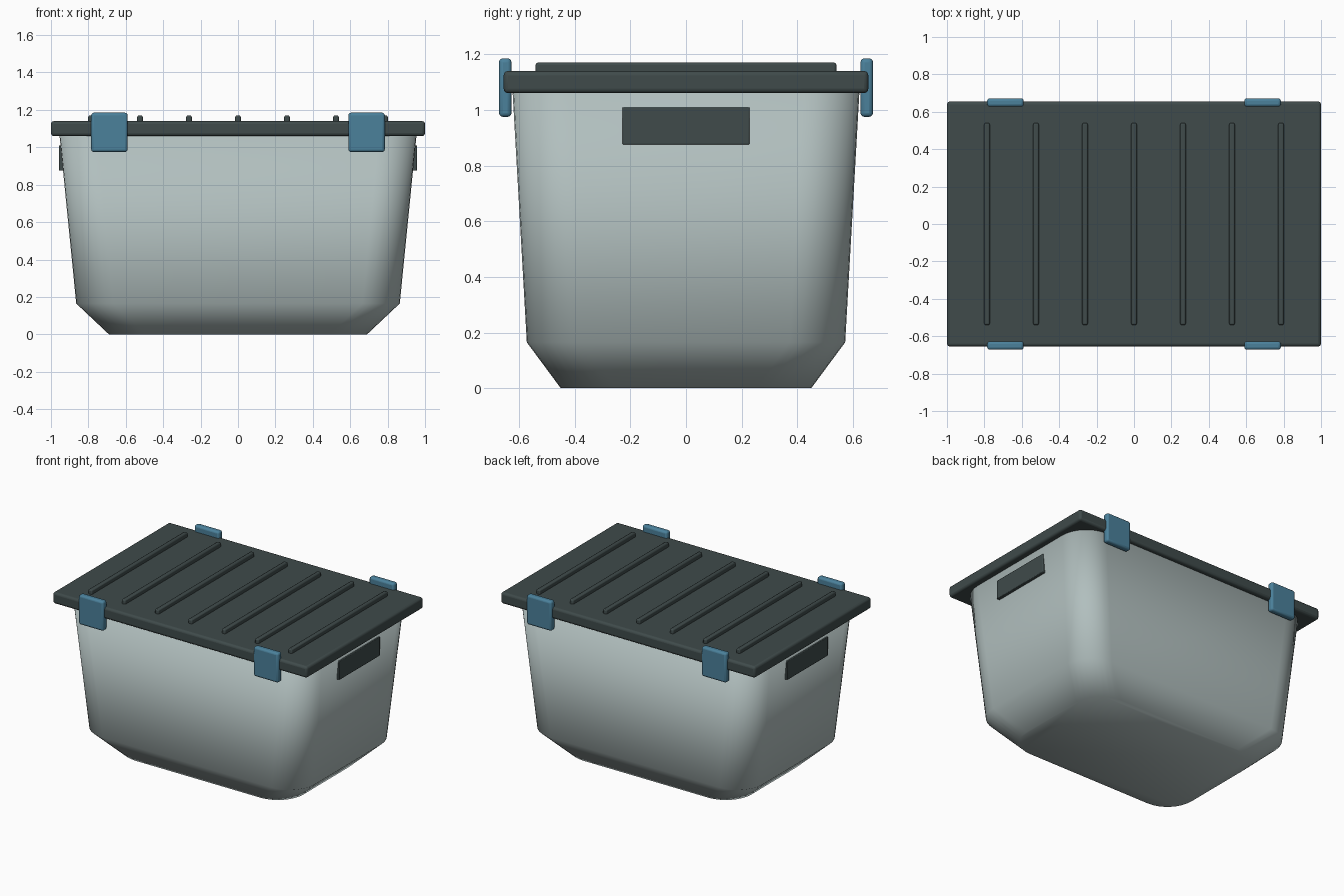
import bpy, bmesh
from math import cos, sin, pi

if "Cube" in bpy.data.objects:
    bpy.data.objects.remove(bpy.data.objects["Cube"])


def material(name, rgb):
    m = bpy.data.materials.new(name)
    m.use_nodes = True
    colour = (*rgb, 1)
    m.diffuse_color = colour
    m.node_tree.nodes["Principled BSDF"].inputs["Base Color"].default_value = colour
    return m


GREY = material("pale grey plastic", (0.44, 0.52, 0.515))
DARK = material("dark slate plastic", (0.05, 0.07, 0.07))
BLUE = material("blue plastic", (0.07, 0.22, 0.33))


def add_object(name, bm, mat):
    bmesh.ops.recalc_face_normals(bm, faces=bm.faces)
    mesh = bpy.data.meshes.new(name)
    bm.to_mesh(mesh)
    bm.free()
    mesh.materials.append(mat)
    obj = bpy.data.objects.new(name, mesh)
    bpy.context.collection.objects.link(obj)
    return obj


def box(name, lo, hi, mat, bevel, segments=3):
    bm = bmesh.new()
    bmesh.ops.create_cube(bm, size=1)
    for v in bm.verts:
        v.co = [(a + b) / 2 + c * (b - a) for a, b, c in zip(lo, hi, v.co)]
    obj = add_object(name, bm, mat)
    mod = obj.modifiers.new("rounded edges", "BEVEL")
    mod.width, mod.segments = bevel, segments
    bpy.ops.object.select_all(action="DESELECT")
    bpy.context.view_layer.objects.active = obj
    obj.select_set(True)
    bpy.ops.object.shade_smooth_by_angle()
    return obj


def rounded_ring(bm, half_x, half_y, radius, z, steps=8):
    ring = []
    for quarter, (sx, sy) in enumerate([(1, 1), (-1, 1), (-1, -1), (1, -1)]):
        for i in range(steps + 1):
            a = (quarter + i / steps) * pi / 2
            ring.append(bm.verts.new((sx * (half_x - radius) + radius * cos(a),
                                      sy * (half_y - radius) + radius * sin(a), z)))
    return ring


# Tapered tub with a chamfered base, open under the lid
bm = bmesh.new()
rings = [rounded_ring(bm, *r) for r in [(0.69, 0.45, 0.2, 0),
                                        (0.865, 0.572, 0.2, 0.165),
                                        (0.956, 0.624, 0.2, 1.08)]]
bm.faces.new(rings[0])
for low, high in zip(rings, rings[1:]):
    for i in range(len(low)):
        j = (i + 1) % len(low)
        bm.faces.new((low[i], low[j], high[j], high[i]))
for f in bm.faces:
    f.smooth = True
tub = add_object("tub", bm, GREY)
wall = tub.modifiers.new("wall thickness", "SOLIDIFY")
wall.thickness, wall.offset = 0.02, -1

# Lid with seven raised ribs
box("lid", (-1, -0.655, 1.06), (1, 0.655, 1.14), DARK, 0.016)
for i in range(7):
    x = (i - 3) * 0.262
    box(f"lid_rib_{i + 1}", (x - 0.015, -0.54, 1.12), (x + 0.015, 0.54, 1.17), DARK, 0.008, 2)

# Handles on both ends, latches on both long sides
for sx, side in ((1, "left"), (-1, "right")):
    xs = sorted((sx * 0.92, sx * 0.957))
    box(f"handle_{side}", (xs[0], -0.228, 0.875), (xs[1], 0.228, 1.01), DARK, 0.004, 2)
    for sy, end in ((-1, "front"), (1, "back")):
        xs = sorted((sx * 0.59, sx * 0.785))
        ys = sorted((sy * 0.627, sy * 0.672))
        box(f"latch_{end}_{side}", (xs[0], ys[0], 0.975), (xs[1], ys[1], 1.185), BLUE, 0.014)
